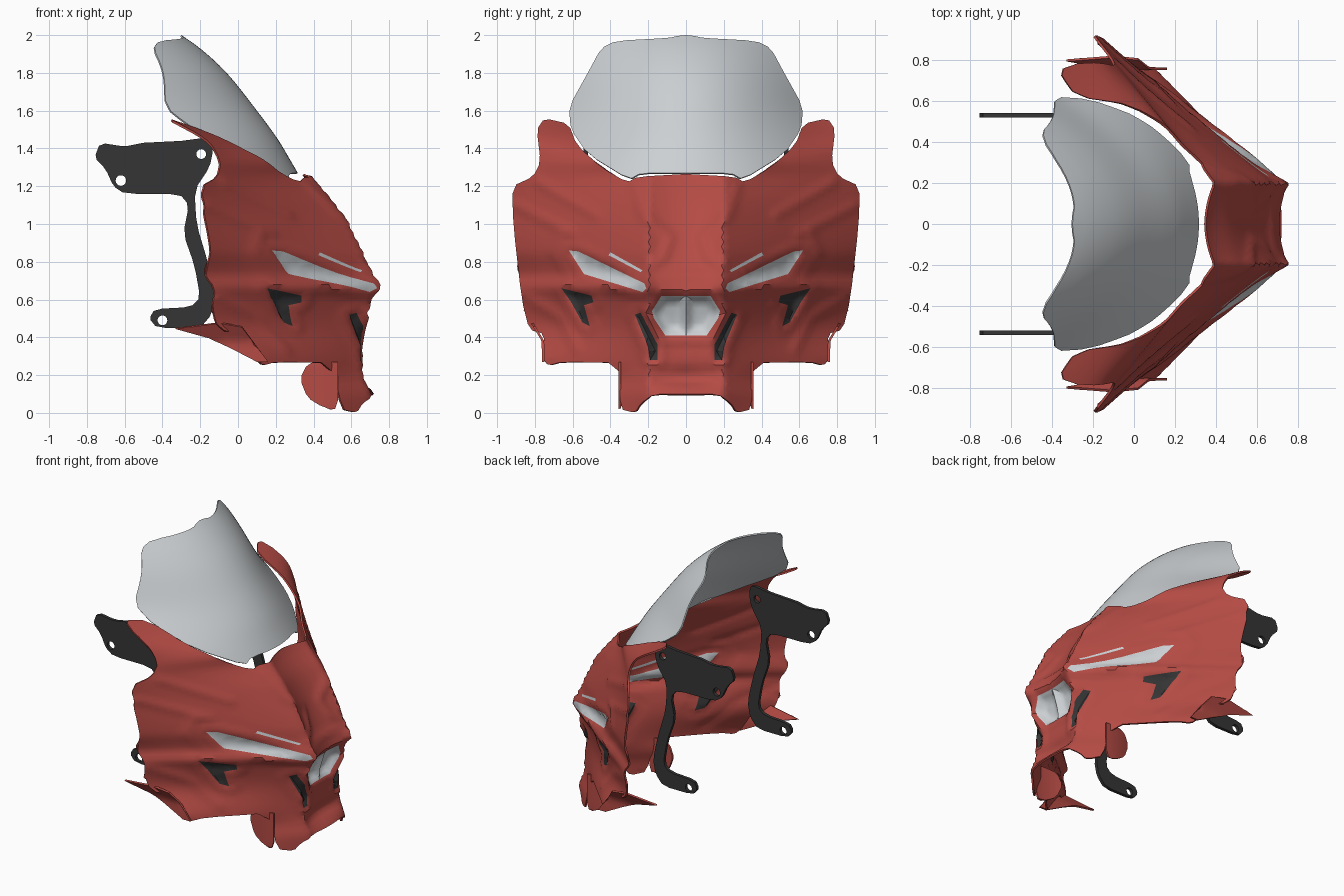
import bpy, math
from mathutils import Vector
from mathutils.geometry import delaunay_2d_cdt

if "Cube" in bpy.data.objects:
    bpy.data.objects.remove(bpy.data.objects["Cube"])


def material(name, rgb, rough):
    m = bpy.data.materials.new(name)
    m.use_nodes = True
    m.diffuse_color = (*rgb, 1)
    node = m.node_tree.nodes["Principled BSDF"]
    node.inputs["Base Color"].default_value = (*rgb, 1)
    node.inputs["Roughness"].default_value = rough
    return m


RED = material("red paint", (0.46, 0.07, 0.058), 0.5)
GLASS = material("pale grey glass", (0.6, 0.63, 0.65), 0.4)
DARK = material("dark plastic", (0.035, 0.035, 0.035), 0.6)


# Helpers: curves, distances, polygons
def curve(table, t):
    """Smooth interpolation through rows of (t, values...)."""
    n = len(table)
    t = min(max(t, table[0][0]), table[-1][0])
    i = next(k for k in range(n - 1) if t <= table[k + 1][0])
    a, b = table[i], table[i + 1]
    p, q = table[max(i - 1, 0)], table[min(i + 2, n - 1)]
    h = b[0] - a[0]
    s = (t - a[0]) / h
    out = []
    for k in range(1, len(a)):
        ma = (b[k] - p[k]) / (b[0] - p[0]) * h
        mb = (q[k] - a[k]) / (q[0] - a[0]) * h
        out.append(a[k] * (1 + 2 * s) * (1 - s) ** 2 + ma * s * (1 - s) ** 2
                   + b[k] * s * s * (3 - 2 * s) + mb * s * s * (s - 1))
    return out


def distance(p, line, closed=False):
    best = 9.0
    ends = line[1:] + line[:1] if closed else line[1:]
    for a, b in zip(line, ends):
        a, b = Vector(a), Vector(b)
        d = b - a
        s = min(max((p - a).dot(d) / max(d.length_squared, 1e-9), 0), 1)
        best = min(best, (p - a - d * s).length)
    return best


def inside(p, poly):
    hit = False
    for a, b in zip(poly, poly[1:] + poly[:1]):
        if (a[1] > p[1]) != (b[1] > p[1]):
            if p[0] < a[0] + (p[1] - a[1]) * (b[0] - a[0]) / (b[1] - a[1]):
                hit = not hit
    return hit


def rounded(points):
    """Cut the corners of an outline, keeping its two ends."""
    out = [points[0]]
    for a, b in zip(points, points[1:]):
        for s in (0.2, 0.8):
            out.append(tuple(u + (v - u) * s for u, v in zip(a, b)))
    return out + [points[-1]]


def circle(x, z, r):
    return [(x + r * math.cos(k * math.tau / 16), z + r * math.sin(k * math.tau / 16))
            for k in range(16)]


def sheet(name, outline, place, mats, thickness, step=0.03, panels=(), holes=()):
    """Flat outline, filled with a mesh, bent by place(), mirrored and thickened."""
    loops = [outline] + [p for p, _ in panels] + list(holes)
    pts, edges = [], []
    for loop in loops:
        start = len(pts)
        for a, b in zip(loop, loop[1:] + loop[:1]):
            a, b = Vector(a), Vector(b)
            n = max(1, round((b - a).length / step))
            pts += [a.lerp(b, k / n) for k in range(n)]
        idx = list(range(start, len(pts)))
        edges += list(zip(idx, idx[1:] + idx[:1]))
    us, vs = [p[0] for p in outline], [p[1] for p in outline]
    for j in range(int((max(vs) - min(vs)) / step) + 1):
        for i in range(int((max(us) - min(us)) / step) + 2):
            p = Vector((min(us) + (i + 0.5 * (j % 2)) * step, min(vs) + j * step))
            if inside(p, outline) and min(distance(p, l, True) for l in loops) > 0.4 * step:
                pts.append(p)
    flat, _, tris, *_ = delaunay_2d_cdt(pts, edges, [], 0, 1e-5)
    faces, colours = [], []
    for t in tris:
        c = sum((flat[k] for k in t), Vector((0, 0))) / 3
        if inside(c, outline) and not any(inside(c, h) for h in holes):
            faces.append(tuple(t))
            colours.append(next((m for poly, m in panels if inside(c, poly)), 0))
    mesh = bpy.data.meshes.new(name)
    mesh.from_pydata([place(*p) for p in flat], [], faces)
    for m in mats:
        mesh.materials.append(m)
    mesh.polygons.foreach_set("material_index", colours)
    ob = bpy.data.objects.new(name, mesh)
    bpy.context.collection.objects.link(ob)
    mirror = ob.modifiers.new("mirror", "MIRROR")
    mirror.use_axis = (False, True, False)
    mirror.merge_threshold = 0.0005
    ob.modifiers.new("thickness", "SOLIDIFY").thickness = thickness
    bpy.ops.object.select_all(action="DESELECT")
    ob.select_set(True)
    bpy.context.view_layer.objects.active = ob
    bpy.ops.object.convert(target="MESH")
    bpy.ops.object.shade_smooth_by_angle(angle=math.radians(40))
    return ob


# Fairing skin: height, centre depth, shoulder depth, sweep back
BODY = [(0, .60, .70, 1.0), (.1, .72, .70, 1.1), (.18, .63, .67, 1.1),
        (.27, .65, .65, .98), (.45, .64, .66, 1.2), (.6, .68, .70, 1.25),
        (.67, .70, .75, 1.3), (.73, .67, .70, 1.27), (.86, .60, .66, 1.15),
        (1.1, .47, .52, .98), (1.25, .36, .40, .83), (1.35, .31, .37, .82),
        (1.45, .1, .12, .5), (1.56, -.3, -.31, .1)]
HEADLIGHT = [(.62, .86), (.57, .855), (.22, .685), (.21, .66), (.23, .64), (.54, .735)]
STRIP = [(.23, .755), (.24, .745), (.41, .835), (.4, .85)]
INLET = [(0, .62), (0, .41), (.11, .41), (.17, .5), (.18, .54), (.13, .62)]
SIDE_VENT = [(.66, .66), (.5, .62), (.49, .585), (.54, .57), (.51, .46), (.55, .48), (.61, .59)]
NOSE_VENT = [(.27, .52), (.24, .53), (.15, .36), (.15, .28), (.19, .28), (.2, .35)]
RIDGES = [[(.27, 1.2), (.23, 1.05), (.08, .93), (.12, .82), (.2, .76)],
          [(.48, 1.05), (.78, 1.22)], [(.6, .95), (.9, 1.1)], [(0, .73), (.2, .73)],
          [(.86, .62), (.66, .5), (.58, .34)], [(.66, .95), (.7, .85), (.62, .72)]]


def body_point(y, z):
    c, a, s = curve(BODY, z)
    x = c + (a - c) * (y / .2) ** 2 if y < .2 else a - s * (y - .2)
    p = Vector((y, z))
    x += sum(.014 * math.exp(-(distance(p, r) / .025) ** 2) for r in RIDGES)
    # raised rims and sunken panels
    for poly, depth in ((HEADLIGHT, .012), (INLET, .04), (SIDE_VENT, .03), (NOSE_VENT, .02)):
        d = distance(p, poly, True)
        if inside(p, poly):
            x -= min(depth, d)
        else:
            x += .012 * math.exp(-((d - .025) / .02) ** 2)
    return x, y, z


body_outline = rounded([
    (0, 1.265), (.26, 1.25), (.31, 1.22), (.45, 1.3), (.58, 1.42), (.62, 1.53), (.75, 1.56),
    (.79, 1.5), (.77, 1.33), (.81, 1.25), (.92, 1.2), (.915, 1.0), (.87, .6), (.83, .44),
    (.75, .42), (.76, .29), (.73, .25), (.66, .27), (.35, .265), (.35, .02), (.27, 0),
    (.24, .05), (.17, .1), (0, .1)])
sheet("fairing_shell", body_outline, body_point, [RED, GLASS, DARK], .012, .025,
      [(HEADLIGHT, 1), (STRIP, 1), (INLET, 1), (SIDE_VENT, 2), (NOSE_VENT, 2)])

# Chin cheeks that wrap backwards
sheet("chin_cheek",
      rounded([(.53, .27), (.53, .02), (.45, .03), (.37, .08), (.33, .18), (.37, .26), (.45, .27)]),
      lambda x, z: (x, .345 - .8 * (x - .5) ** 2, z), [RED], .012)

# Swept tail fin along the lower edge of each side
sheet("tail_fin", [(-.33, .45), (-.15, .40), (.1, .27), (.16, .27), (.02, .46), (-.1, .48)],
      lambda x, z: (x, .75 + max(0, z - .38) * .6, z), [RED], .012)

# Curved windscreen: height, centre depth, bow
SCREEN = [(1.23, .34, .75), (1.35, .27, .85), (1.45, .21, 1.0), (1.6, .1, 1.2),
          (1.8, -.06, 1.24), (1.93, -.2, 1.23), (2.0, -.3, 1.2)]


def screen_point(y, z):
    c, k = curve(SCREEN, z)
    return c - k * y * y, y, z


sheet("windscreen",
      rounded([(0, 2.0), (.05, 1.995), (.09, 1.985), (.37, 1.97), (.45, 1.93), (.52, 1.8),
               (.62, 1.62), (.61, 1.5), (.52, 1.37), (.3, 1.235), (.24, 1.27), (0, 1.27)]),
      screen_point, [GLASS], .01, .04)

# Mounting brackets with bolt holes
bracket = rounded([
    (-.3, 1.44), (-.15, 1.46), (-.13, 1.4), (-.15, 1.3), (-.23, 1.18), (-.22, 1.0),
    (-.16, .8), (-.12, .62), (-.14, .52), (-.2, .45), (-.43, .45), (-.47, .5), (-.44, .55),
    (-.25, .56), (-.2, .61), (-.23, .78), (-.29, .95), (-.26, 1.1), (-.31, 1.16),
    (-.6, 1.16), (-.66, 1.2), (-.7, 1.29), (-.76, 1.35), (-.73, 1.43), (-.6, 1.41), (-.5, 1.43)])
sheet("mounting_bracket", bracket, lambda x, z: (x, .52, z), [DARK], .022, .06,
      holes=[circle(-.62, 1.23, .028), circle(-.195, 1.37, .026), circle(-.4, .49, .026)])
